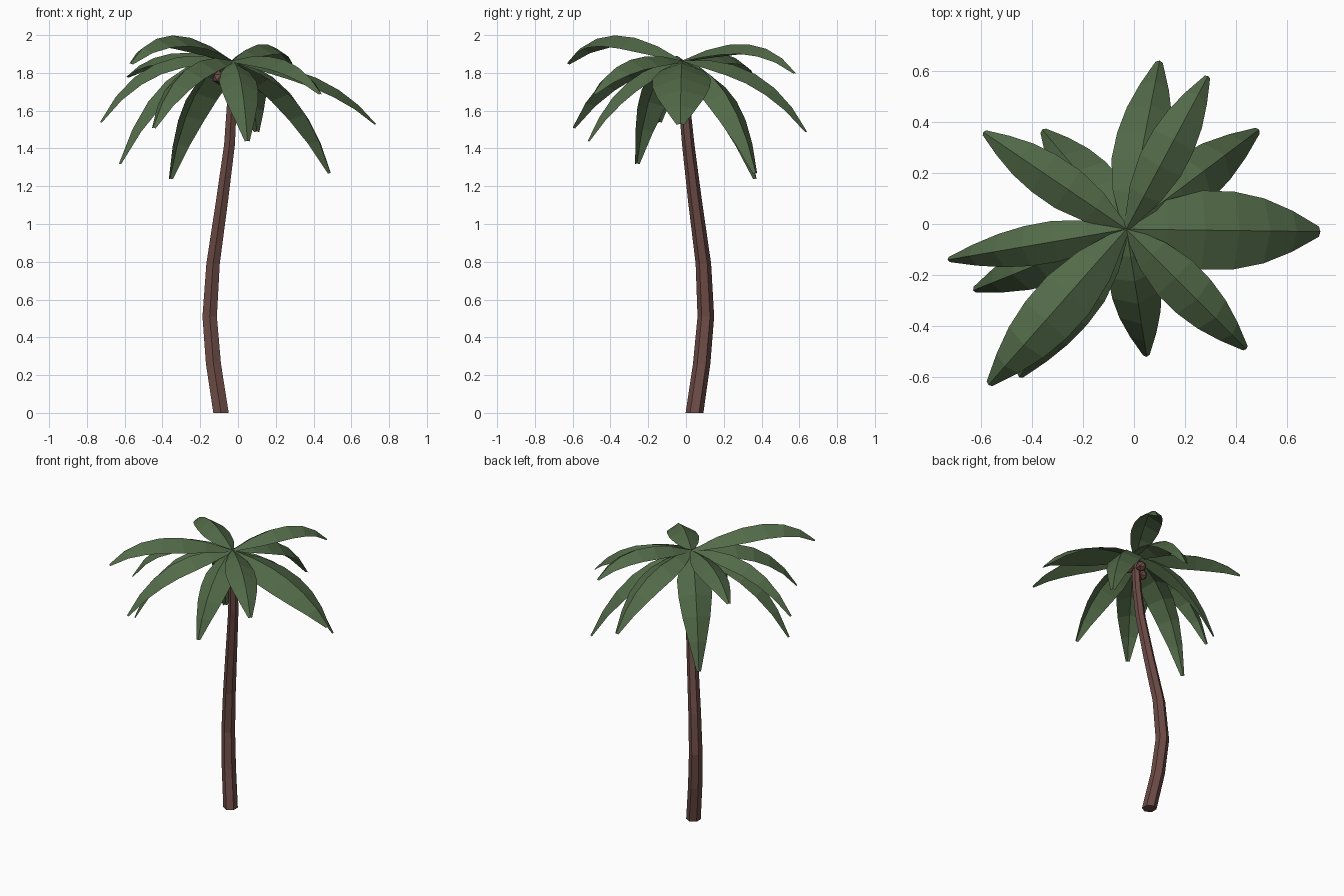
import bpy, bmesh
from math import cos, sin, pi, radians
from mathutils import Vector

if "Cube" in bpy.data.objects:
    bpy.data.objects.remove(bpy.data.objects["Cube"])


def material(name, rgb):
    m = bpy.data.materials.new(name)
    m.diffuse_color = (*rgb, 1)
    m.use_nodes = True
    m.node_tree.nodes["Principled BSDF"].inputs["Base Color"].default_value = m.diffuse_color
    return m


BARK = material("bark", (0.15, 0.07, 0.06))
LEAF = material("leaf", (0.085, 0.145, 0.065))


def make_object(name, bm, mat):
    mesh = bpy.data.meshes.new(name)
    bm.to_mesh(mesh)
    bm.free()
    mesh.materials.append(mat)
    ob = bpy.data.objects.new(name, mesh)
    bpy.context.collection.objects.link(ob)
    return ob


# Trunk: hexagonal rings along a bent path (x, y, z, radius)
PATH = [(-0.09, 0.045, 0, 0.047), (-0.13, 0.083, 0.26, 0.046),
        (-0.15, 0.105, 0.51, 0.044), (-0.132, 0.092, 0.79, 0.041),
        (-0.085, 0.048, 1.12, 0.037), (-0.045, 0.012, 1.42, 0.033),
        (-0.033, -0.008, 1.63, 0.030), (-0.03, -0.02, 1.85, 0.027)]
bm = bmesh.new()
rings = []
for x, y, z, r in PATH:
    rings.append([bm.verts.new((x + r * cos(pi / 2 + k * pi / 3),
                                y + r * sin(pi / 2 + k * pi / 3), z)) for k in range(6)])
for a, b in zip(rings, rings[1:]):
    for k in range(6):
        j = (k + 1) % 6
        bm.faces.new((a[k], a[j], b[j], b[k]))
bm.faces.new(rings[0][::-1])
bm.faces.new(rings[-1])
make_object("trunk", bm, BARK)

# Coconuts tucked under the crown
for i, c in enumerate([(-0.10, -0.04, 1.775), (-0.03, 0.035, 1.78), (0.01, -0.04, 1.785)]):
    bm = bmesh.new()
    bmesh.ops.create_icosphere(bm, subdivisions=1, radius=0.038)
    bmesh.ops.translate(bm, vec=c, verts=bm.verts)
    make_object(f"coconut_{i + 1}", bm, BARK)

# Fronds: folded leaf blades bent along a curve
WIDTHS = [0.14, 0.75, 1.0, 0.98, 0.82, 0.52, 0.13]
CROWN = Vector((-0.03, -0.02, 1.865))


def frond(name, tip, height, half, fold, reach=0.67):
    tip = Vector(tip)
    bend = CROWN.lerp(tip, reach)
    bend.z = height
    flat = Vector((tip.x - CROWN.x, tip.y - CROWN.y, 0)).normalized()
    side = Vector((-flat.y, flat.x, 0))
    f = radians(fold)
    bm = bmesh.new()
    rows = []
    n = len(WIDTHS) - 1
    for i, w in enumerate(WIDTHS):
        t = i / n
        p = CROWN * (1 - t) ** 2 + bend * 2 * t * (1 - t) + tip * t * t
        d = ((bend - CROWN) * (1 - t) + (tip - bend) * t).normalized()
        up = d.cross(side)
        s, drop = side * half * w * cos(f), up * half * w * sin(f)
        rows.append([bm.verts.new(q) for q in (p + s - drop, p, p - s - drop)])
    for a, b in zip(rows, rows[1:]):
        for k in range(2):
            bm.faces.new((a[k], a[k + 1], b[k + 1], b[k]))
    make_object(name, bm, LEAF)


# tip position, bend height, half width, fold angle
FRONDS = [
    ((0.73, -0.03, 1.53), 1.85, 0.165, 20),
    ((0.49, 0.37, 1.27), 1.82, 0.125, 30),
    ((0.29, 0.58, 1.80), 2.07, 0.105, 30),
    ((0.10, 0.64, 1.49), 1.91, 0.125, 28),
    ((-0.36, 0.37, 1.24), 1.83, 0.125, 28),
    ((-0.59, 0.36, 1.78), 1.98, 0.105, 32),
    ((-0.73, -0.14, 1.54), 1.99, 0.10, 36),
    ((-0.63, -0.26, 1.32), 1.92, 0.115, 32),
    ((-0.57, -0.63, 1.85), 2.14, 0.125, 28),
    ((-0.45, -0.60, 1.51), 1.95, 0.115, 32),
    ((0.05, -0.52, 1.44), 1.84, 0.115, 30),
    ((0.44, -0.49, 1.69), 1.96, 0.11, 30),
]
for i, spec in enumerate(FRONDS):
    frond(f"frond_{i + 1}", *spec)
